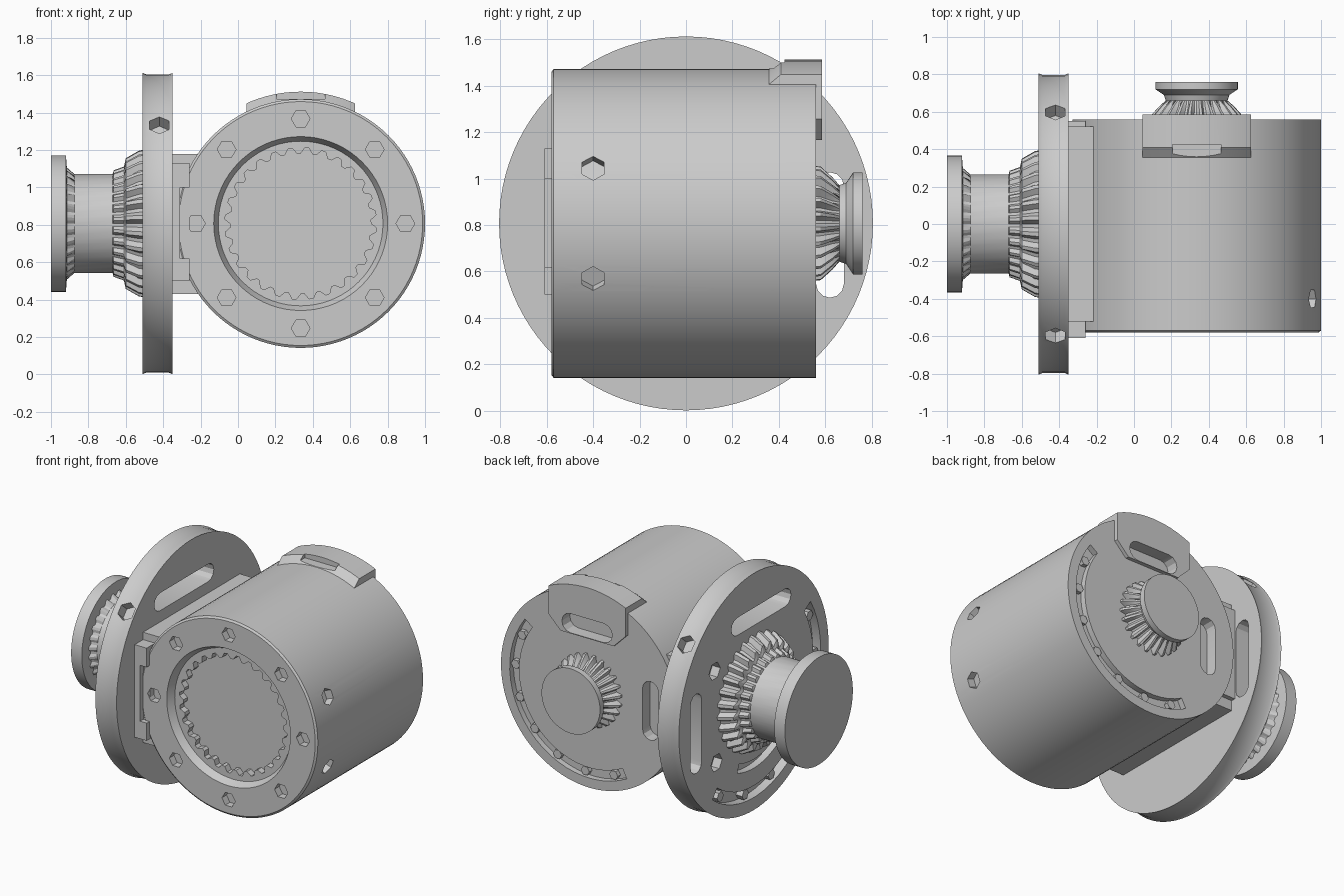
import bpy, bmesh
from math import sin, cos, pi, radians
from mathutils import Vector

if "Cube" in bpy.data.objects:
    bpy.data.objects.remove(bpy.data.objects["Cube"])

CX, CZ = 0.335, 0.807


def place(axis, u, v, h):
    return Vector((CX + u, h, CZ + v)) if axis == 'y' else Vector((h, u, CZ + v))


def finish(name, bm):
    bmesh.ops.recalc_face_normals(bm, faces=bm.faces[:])
    me = bpy.data.meshes.new(name)
    bm.to_mesh(me)
    bm.free()
    ob = bpy.data.objects.new(name, me)
    bpy.context.collection.objects.link(ob)
    return ob


def lathe(name, axis, profile, n=72):
    """Closed turned solid; each profile point is (height, radius, tooth depth)."""
    bm = bmesh.new()
    rings = []
    for h, r, t in profile:
        ring = []
        for i in range(n):
            a = 2 * pi * i / n
            rr = r - (t if i % 4 < 2 else 0)
            ring.append(bm.verts.new(place(axis, rr * cos(a), rr * sin(a), h)))
        rings.append(ring)
    for p, q in zip(rings, rings[1:]):
        for i in range(n):
            j = (i + 1) % n
            bm.faces.new((p[i], p[j], q[j], q[i]))
    bm.faces.new(rings[0])
    bm.faces.new(rings[-1])
    return finish(name, bm)


def prism(name, axis, outline, h0, h1):
    bm = bmesh.new()
    a = [bm.verts.new(place(axis, u, v, h0)) for u, v in outline]
    b = [bm.verts.new(place(axis, u, v, h1)) for u, v in outline]
    n = len(a)
    bm.faces.new(a)
    bm.faces.new(b)
    for i in range(n):
        j = (i + 1) % n
        bm.faces.new((a[i], a[j], b[j], b[i]))
    return finish(name, bm)


def arc(r0, r1, a0, a1, n=24):
    angs = [radians(a0 + (a1 - a0) * i / n) for i in range(n + 1)]
    return [(r1 * cos(a), r1 * sin(a)) for a in angs] + \
           [(r0 * cos(a), r0 * sin(a)) for a in reversed(angs)]


def slot(u, v, half_u, half_v, n=6):
    """Rounded slot outline."""
    r = min(half_u, half_v)
    pts = []
    for k in range(2):
        for i in range(n + 1):
            a = pi * i / n + pi * k
            s = 1 - 2 * k
            if half_v >= half_u:
                pts.append((u + r * cos(a), v + s * (half_v - r) + r * sin(a)))
            else:
                pts.append((u - s * (half_u - r) - r * sin(a), v + r * cos(a)))
    return pts


def ngon(u, v, r, n=6):
    return [(u + r * cos(2 * pi * i / n), v + r * sin(2 * pi * i / n)) for i in range(n)]


def rod(center, direction, r, length):
    q = Vector(direction).to_track_quat('Z', 'Y')
    bpy.ops.mesh.primitive_cylinder_add(vertices=6, radius=r, depth=length,
                                        location=center, rotation=q.to_euler())
    return bpy.context.object


def box(name, lo, hi):
    bm = bmesh.new()
    bmesh.ops.create_cube(bm, size=1)
    for v in bm.verts:
        v.co = [l + (c + 0.5) * (h - l) for c, l, h in zip(v.co, lo, hi)]
    return finish(name, bm)


def cut(target, cutters):
    bpy.context.view_layer.objects.active = target
    for c in cutters:
        m = target.modifiers.new('cut', 'BOOLEAN')
        m.operation, m.solver, m.object = 'DIFFERENCE', 'EXACT', c
        bpy.ops.object.modifier_apply(modifier=m.name)
        bpy.data.objects.remove(c)


# Main motor drum
body = lathe('drum_body', 'y', [(-0.58, 0.652, 0), (-0.57, 0.665, 0),
                                (0.56, 0.665, 0)], 96)
cutters = [lathe('c', 'y', [(-0.7, 0.465, 0), (-0.58, 0.465, 0), (-0.53, 0.44, 0)]),
           lathe('c', 'y', [(-0.6, 0.405, 0.03), (-0.485, 0.405, 0.03)], 112)]
for k in range(8):
    a = k * pi / 4
    cutters.append(prism('c', 'y', ngon(0.56 * cos(a), 0.56 * sin(a), 0.05), -0.7, -0.53))
for s in (-1, 1):
    a = radians(21 * s)
    cutters.append(rod(place('y', 0.66 * cos(a), 0.66 * sin(a), -0.4),
                       (cos(a), 0, sin(a)), 0.055, 0.1))
# Grooves in the back face
cutters += [prism('c', 'y', arc(0.53, 0.6, -118, 36), 0.52, 0.7),
            prism('c', 'y', slot(-0.46, -0.02, 0.06, 0.2), 0.48, 0.7)]
cut(body, cutters)

# Raised cap at the top of the back face
cap = lathe('cap_blank', 'y', [(0.35, 0.66, 0), (0.41, 0.705, 0), (0.585, 0.705, 0)], 96)
keep = prism('rear_cap', 'y', [(-0.2, 0.36), (0.2, 0.36), (0.29, 0.45), (0.29, 0.8),
                               (-0.29, 0.8), (-0.29, 0.45)], 0.3, 0.586)
m = keep.modifiers.new('trim', 'BOOLEAN')
m.operation, m.solver, m.object = 'INTERSECT', 'EXACT', cap
bpy.context.view_layer.objects.active = keep
bpy.ops.object.modifier_apply(modifier=m.name)
bpy.data.objects.remove(cap)
for ob in (keep, body):
    cut(ob, [prism('c', 'y', slot(0, 0.43, 0.19, 0.065), 0.5, 0.7)])
cut(keep, [prism('c', 'y', [(-0.13, 0.667), (0.13, 0.667), (0.13, 0.8), (-0.13, 0.8)],
                 0.3, 0.425)])

# Small toothed output knob on the back
knob = lathe('rear_knob', 'y', [(0.54, 0.25, 0.04), (0.58, 0.245, 0.04), (0.63, 0.2, 0.025),
                                (0.66, 0.165, 0), (0.69, 0.175, 0), (0.72, 0.22, 0),
                                (0.76, 0.22, 0)], 96)

# Large mounting disc with through slots and an arc groove
disc = lathe('mounting_disc', 'x', [(-0.51, 0.805, 0), (-0.49, 0.797, 0), (-0.37, 0.797, 0),
                                    (-0.35, 0.805, 0)], 96)
cutters = [prism('c', 'x', slot(0.62, -0.05, 0.06, 0.27), -0.7, -0.2),
           prism('c', 'x', slot(-0.08, 0.51, 0.32, 0.06), -0.7, -0.2),
           prism('c', 'x', arc(0.64, 0.72, 148, 308), -0.7, -0.45),
           prism('c', 'x', arc(0.46, 0.52, 185, 290), -0.7, -0.46),
           prism('c', 'x', ngon(0.42, 0.3, 0.06), -0.7, -0.45),
           prism('c', 'x', ngon(0.4, -0.33, 0.06), -0.7, -0.45)]
for s in (-1, 1):
    d = Vector((0, s * 0.75, 0.66)).normalized()
    cutters.append(rod(Vector((-0.42, 0, CZ)) + d * 0.8, d, 0.06, 0.16))
cut(disc, cutters)

# Small bolts sitting in the arc grooves
bolts = []
for k in range(7):
    a = radians(-108 + k * 22)
    bolts.append(prism('drum_bolt', 'y', ngon(0.565 * cos(a), 0.565 * sin(a), 0.032),
                       0.5, 0.55))
    a = radians(156 + k * 24)
    bolts.append(prism('disc_bolt', 'x', ngon(0.68 * cos(a), 0.68 * sin(a), 0.035),
                       -0.497, -0.43))

# Toothed hub, shaft and end flange
hub = lathe('side_hub', 'x', [(-0.48, 0.4, 0.03), (-0.53, 0.39, 0.03), (-0.6, 0.35, 0.04),
                              (-0.61, 0.305, 0.02), (-0.665, 0.285, 0.018),
                              (-0.67, 0.265, 0), (-0.875, 0.265, 0), (-0.915, 0.3, 0.02),
                              (-0.92, 0.365, 0), (-1.0, 0.365, 0)], 112)

# Bracket joining drum and disc
pad = box('bracket_pad', (-0.36, -0.61, 0.5), (-0.26, 0.55, 1.13))
cut(pad, [box('c', (-0.31, -0.7, 0.62), (-0.2, -0.575, 1.0))])
box('bracket_block', (-0.36, -0.52, 0.43), (-0.2, 0.52, 1.18))

# Keep edges crisp while smoothing the turned surfaces
bpy.ops.object.select_all(action='DESELECT')
for ob in (body, keep, knob, disc, hub):
    ob.select_set(True)
bpy.context.view_layer.objects.active = body
bpy.ops.object.shade_smooth_by_angle(angle=radians(25))
